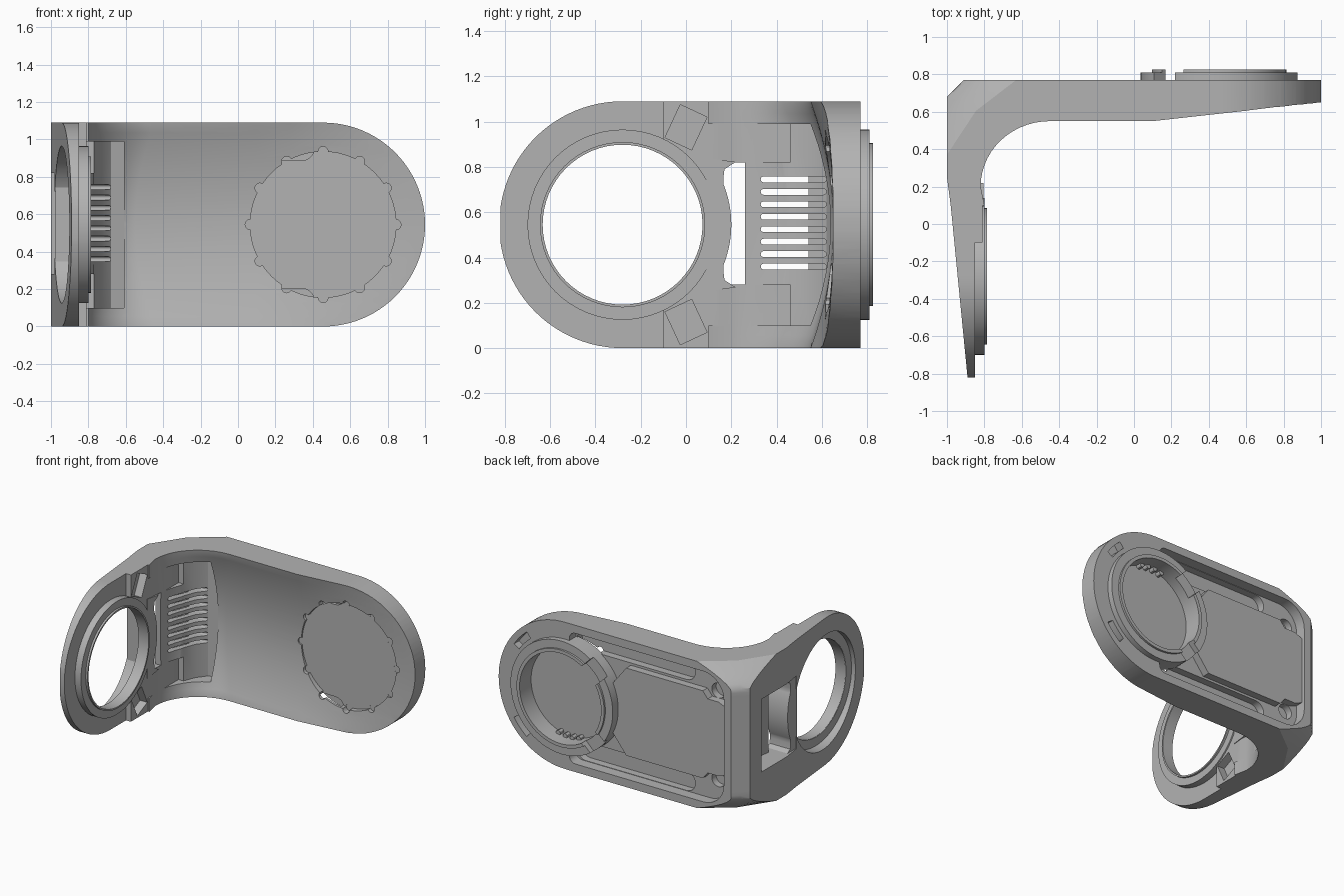
import bpy, bmesh, math
from math import sin, cos, pi, radians, sqrt

if "Cube" in bpy.data.objects:
    bpy.data.objects.remove(bpy.data.objects["Cube"], do_unlink=True)

grey = bpy.data.materials.new("matte_grey")
grey.use_nodes = True
grey.diffuse_color = (0.45, 0.45, 0.45, 1)
grey.node_tree.nodes["Principled BSDF"].inputs["Base Color"].default_value = (0.45, 0.45, 0.45, 1)

H = 1.09            # overall height
MID = H / 2
RING_Y = -0.28      # centre of the ring opening
DISC_X = 0.455      # centre of the round end


def loft(name, sections):
    """Closed solid through point loops of equal length."""
    bm = bmesh.new()
    loops = [[bm.verts.new(p) for p in s] for s in sections]
    n = len(loops[0])
    for a, b in zip(loops, loops[1:]):
        for i in range(n):
            j = (i + 1) % n
            bm.faces.new((a[i], a[j], b[j], b[i]))
    bm.faces.new(loops[0][::-1])
    bm.faces.new(loops[-1])
    bmesh.ops.recalc_face_normals(bm, faces=bm.faces)
    me = bpy.data.meshes.new(name)
    bm.to_mesh(me)
    bm.free()
    me.materials.append(grey)
    ob = bpy.data.objects.new(name, me)
    bpy.context.collection.objects.link(ob)
    return ob


def prism(name, pts, axis, lo, hi):
    """Extrude a flat outline along one axis."""
    place = {"x": lambda a, b, h: (h, a, b),
             "y": lambda a, b, h: (a, h, b),
             "z": lambda a, b, h: (a, b, h)}[axis]
    return loft(name, [[place(a, b, h) for a, b in pts] for h in (lo, hi)])


def arc(ca, cb, r, start, end, n=32):
    return [(ca + r * cos(radians(start + (end - start) * i / n)),
             cb + r * sin(radians(start + (end - start) * i / n))) for i in range(n + 1)]


def circle(ca, cb, r, n=64):
    return arc(ca, cb, r, 0, 360, n)[:-1]


def rect(a0, a1, b0, b1):
    return [(a0, b0), (a1, b0), (a1, b1), (a0, b1)]


def turned_rect(ca, cb, ha, hb, deg):
    c, s = cos(radians(deg)), sin(radians(deg))
    return [(ca + u * c - v * s, cb + u * s + v * c) for u, v in rect(-ha, ha, -hb, hb)]


def pill(a0, a1, b, r, n=10):
    return arc(a0 + r, b, r, 90, 270, n) + arc(a1 - r, b, r, -90, 90, n)


def cut(target, pts, axis, lo, hi):
    cutter = prism("cutter", pts, axis, lo, hi)
    cutter.hide_render = True
    mod = target.modifiers.new("cut", "BOOLEAN")
    mod.operation, mod.solver, mod.object = "DIFFERENCE", "EXACT", cutter
    bpy.context.view_layer.objects.active = target
    bpy.ops.object.modifier_apply(modifier=mod.name)
    bpy.data.objects.remove(cutter, do_unlink=True)


def tube(name, ca, cb, r_in, r_out, axis, lo, hi):
    ob = prism(name, circle(ca, cb, r_out), axis, lo, hi)
    cut(ob, circle(ca, cb, r_in), axis, lo - 0.1, hi + 0.1)
    return ob


def mirror_z(pts):
    return [(a, H - b) for a, b in pts]


# Bent arm: hollowed inner side, outer corner sloping away at top and bottom
def arm_section(z):
    u = abs(z - MID)
    t = max(0, 1 - (u / 0.53) ** 2)
    k = max(0, (u - 0.4) / 0.145) ** 1.5
    outer = [(-0.98, 0.1), (-1, 0.25), (-1, 0.68 - 0.31 * k),
             (-0.955 + 0.11 * k, 0.725 - 0.12 * k), (-0.91 + 0.28 * k, 0.77), (1, 0.77)]
    inner = []
    for x in (1, 0.96, 0.9, 0.8, 0.65, DISC_X, 0.28, 0.1):
        half = sqrt(max(1e-4, MID ** 2 - max(0, x - DISC_X) ** 2))
        rim = 0.55 + (x - 0.1) / 9
        inner.append((x, 0.65 - (0.65 - rim) * min(1, (u / half) ** 2)))
    cx, rx, ry = -0.45 - 0.1 * t, 0.37 - 0.1 * t, 0.35 + 0.1 * t
    inner += [(cx + rx * cos(a), 0.2 + ry * sin(a))
              for a in (pi / 2 * (1 + i / 14) for i in range(15))]
    return [(x, y, z) for x, y in outer + inner + [(-0.8, 0.1)]]


arm = loft("bent_arm", [arm_section(H * i / 40) for i in range(41)])
cut(arm, [(DISC_X, -0.1)] + arc(DISC_X, MID, MID, -90, 90, 48)
    + [(DISC_X, 1.2), (1.5, 1.2), (1.5, -0.1)], "y", 0, 1)

# Side window behind the vent wall
cut(arm, [(-1.1, 0), (-0.5, 0), (-0.5, 0.26), (-0.86, 0.26), (-0.835, 0.4),
          (-0.78, 0.54), (-1.1, 0.54)], "z", 0.28, 0.82)

# Inset vent panel in the bend, with flat steps above and below it
cut(arm, [(-0.81, 0), (-0.81, 0.2), (-0.785, 0.33), (-0.77, 0.46), (-0.735, 0.55),
          (-0.68, 0.62), (-0.61, 0.645), (-0.61, 0)], "z", 0.1, 0.99)
for z0, z1 in ((0.1, 0.28), (0.82, 0.99)):
    cut(arm, rect(0, 0.46, z0, z1), "x", -0.81, -0.6)

# Vent slots
for i in range(8):
    cut(arm, pill(0.33, 0.62, 0.36 + 0.055 * i, 0.013), "x", -0.87, -0.5)

# Inner round face with scalloped edge
cut(arm, circle(DISC_X, MID, 0.39), "y", 0.3, 0.66)
for i in range(12):
    a = i * pi / 6
    cut(arm, circle(DISC_X + 0.39 * cos(a), MID + 0.39 * sin(a), 0.027, 12), "y", 0.3, 0.6605)

# Back: rim recess, dial recess, deep side grooves, end slots and blind holes
cut(arm, arc(-0.68, 0.23, 0.17, 180, 270, 10) + arc(0.37, 0.11, 0.05, -90, 0, 6)
    + arc(0.37, 0.98, 0.05, 0, 90, 6) + arc(-0.68, 0.86, 0.17, 90, 180, 10), "y", 0.69, 1)
cut(arm, circle(DISC_X, MID, 0.38), "y", 0.69, 1)
for s in (-1, 1):
    cut(arm, pill(-0.56, 0.41, MID + s * 0.412, 0.07), "y", 0.635, 1)
    mid = s * 42
    slot = arc(DISC_X, MID, 0.45, mid - 9, mid + 9, 8) + arc(DISC_X, MID, 0.5, mid + 9, mid - 9, 8)
    cut(arm, slot, "y", 0.71, 1)
    cut(arm, circle(-0.75, MID + s * 0.33, 0.055, 20), "y", 0.64, 1)

# Raised back panel
half = [(0.08, 0.36), (-0.03, 0.22), (-0.66, 0.22), (-0.7, 0.27), (-0.79, 0.27), (-0.86, 0.3)]
panel = prism("back_panel", half + mirror_z(half)[::-1], "y", 0.68, 0.745)
cut(panel, circle(DISC_X, MID, 0.4), "y", 0.5, 1)

# Dial ring with two gaps, and its thin inner lip
dial = tube("dial_ring", DISC_X, MID, 0.355, 0.42, "y", 0.68, 0.81)
lip = tube("dial_lip", DISC_X, MID, 0.335, 0.36, "y", 0.68, 0.825)
for s in (-1, 1):
    for part in (dial, lip):
        a = radians(135)
        cut(part, turned_rect(DISC_X + 0.39 * cos(a), MID + s * 0.39 * sin(a), 0.1, 0.08, s * 135),
            "y", 0.77, 1)

# Small grip beads inside the dial
for s in (-1, 1):
    for i in range(4):
        a = radians(s * (75 + 10 * i))
        prism("grip_bead", circle(DISC_X + 0.325 * cos(a), MID + 0.325 * sin(a), 0.018, 12),
              "y", 0.68, 0.73)

# Ring plate on the short side
plate = prism("ring_plate", [(-0.98, 0.1), (-0.89, -0.82), (-0.85, -0.82), (-0.85, -0.1),
                             (-0.81, -0.1), (-0.81, 0.1)], "z", 0, H)
cut(plate, [(RING_Y, 1.2)] + arc(RING_Y, MID, MID, 90, 270, 48)
    + [(RING_Y, -0.1), (-1.5, -0.1), (-1.5, 1.2)], "x", -1.5, 0)
cut(plate, circle(RING_Y, MID, 0.355), "x", -1.5, 0)
cut(plate, circle(RING_Y, MID, 0.42), "x", -1.5, -0.87)
notch = turned_rect(0, 0.975, 0.065, 0.08, -25)
for pts in (notch, mirror_z(notch)):
    cut(plate, pts, "x", -0.87, -0.5)

# Curved bulge of the ring facing the window, with a lobe at each end
lobe = [(0.165, 0.75), (0.17, 0.79), (0.22, 0.822), (0.09, 0.84)]
prism("ring_bulge", arc(RING_Y, MID, 0.48, -22, 22) + lobe + mirror_z(lobe)[::-1],
      "x", -0.975, -0.805)

# Raised collar and lip around the opening
tube("ring_collar", RING_Y, MID, 0.355, 0.42, "x", -0.87, -0.80)
tube("ring_lip", RING_Y, MID, 0.353, 0.365, "x", -0.868, -0.785)

# Smooth curves, keep crisp edges
for ob in bpy.context.scene.objects:
    if ob.type == "MESH":
        bpy.ops.object.select_all(action="DESELECT")
        ob.select_set(True)
        bpy.context.view_layer.objects.active = ob
        bpy.ops.object.shade_smooth_by_angle(angle=radians(30))
